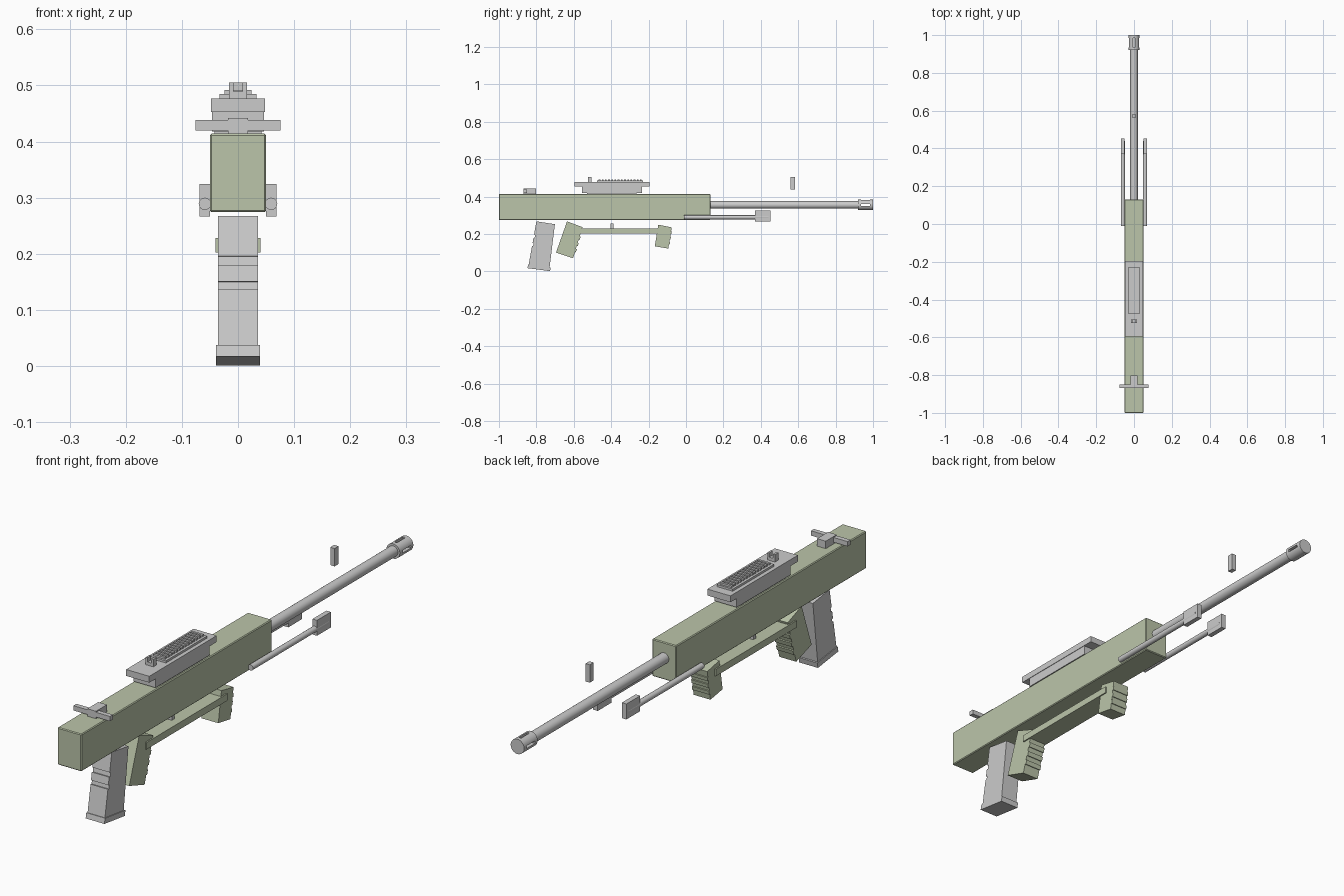
import bpy, bmesh
from math import pi
from mathutils import Vector, Matrix

if "Cube" in bpy.data.objects:
    bpy.data.objects.remove(bpy.data.objects["Cube"])

green = bpy.data.materials.new("olive")
green.diffuse_color = (0.50, 0.56, 0.40, 1)
green.use_nodes = True
green.node_tree.nodes["Principled BSDF"].inputs["Base Color"].default_value = green.diffuse_color


def finish(name, bm, mat=None, bevel=0):
    bmesh.ops.recalc_face_normals(bm, faces=bm.faces)
    me = bpy.data.meshes.new(name)
    bm.to_mesh(me)
    bm.free()
    ob = bpy.data.objects.new(name, me)
    bpy.context.collection.objects.link(ob)
    if mat:
        me.materials.append(mat)
    if bevel:
        m = ob.modifiers.new("bevel", "BEVEL")
        m.width, m.segments = bevel, 1
    return ob


def box(name, x0, x1, y0, y1, z0, z1, mat=None, bevel=0):
    bm = bmesh.new()
    mtx = Matrix.Translation(((x0 + x1) / 2, (y0 + y1) / 2, (z0 + z1) / 2)) \
        @ Matrix.Diagonal((x1 - x0, y1 - y0, z1 - z0, 1))
    bmesh.ops.create_cube(bm, size=1, matrix=mtx)
    return finish(name, bm, mat, bevel)


def prism(name, hw, pts, mat=None):
    """Side profile in y/z, extruded symmetrically across x."""
    bm = bmesh.new()
    f = bm.faces.new([bm.verts.new((-hw, y, z)) for y, z in pts])
    ext = bmesh.ops.extrude_face_region(bm, geom=[f])["geom"]
    bmesh.ops.translate(bm, vec=(2 * hw, 0, 0),
                        verts=[v for v in ext if isinstance(v, bmesh.types.BMVert)])
    return finish(name, bm, mat)


def rod(name, x, z, y0, y1, r, n=24):
    bm = bmesh.new()
    mtx = Matrix.Translation((x, (y0 + y1) / 2, z)) @ Matrix.Rotation(pi / 2, 4, "X")
    bmesh.ops.create_cone(bm, cap_ends=True, segments=n, radius1=r, radius2=r,
                          depth=y1 - y0, matrix=mtx)
    for f in bm.faces:
        f.smooth = len(f.verts) == 4
    for e in bm.edges:
        e.smooth = all(len(f.verts) == 4 for f in e.link_faces)
    return finish(name, bm)


def ridged(a, b, spans, h):
    """Points from a to b with steps of height h to the right of travel."""
    a, b = Vector(a), Vector(b)
    d = b - a
    n = Vector((d.y, -d.x)).normalized() * h
    pts = [a]
    for s, e in spans:
        pts += [a + d * s, a + d * s + n, a + d * e + n, a + d * e]
    return pts + [b]


# Receiver and barrel
box("receiver", -.05, .05, -1, .13, .274, .414, green, .003)
rod("barrel", 0, .355, .12, .93, .02)
muzzle = rod("muzzle", 0, .355, .92, 1, .028)
cut = box("muzzle_slot_cutter", -.04, .04, .935, .985, .349, .359)
top_cut = box("muzzle_top_cutter", -.005, .005, .935, .985, .373, .40)
for c in (cut, top_cut):
    c.hide_render = True
    c.hide_viewport = True
    c.display_type = "WIRE"
    m = muzzle.modifiers.new("slot", "BOOLEAN")
    m.object, m.operation, m.solver = c, "DIFFERENCE", "EXACT"

# Folded support legs with flat feet
for s, side in ((-1, "left"), (1, "right")):
    rod(side + "_leg", s * .059, .289, -.01, .44, .011, 16)
    x = sorted((s * .05, s * .069))
    box(side + "_foot", *x, .37, .452, .266, .324)

# Floating front sight post
box("front_sight", -.009, .009, .56, .583, .438, .505)

# Charging handle
box("handle_stem", -.018, .018, -.868, -.803, .412, .442)
box("handle_bar", -.076, .076, -.868, -.85, .42, .438)

# Top cover with ribbed rail
box("cover_foot", -.042, .042, -.53, -.265, .41, .43)
box("cover_block", -.046, .046, -.555, -.235, .418, .455)
box("cover_plate", -.048, .048, -.595, -.195, .453, .477)
box("rail_base", -.033, .033, -.475, -.23, .475, .485)
for i in range(14):
    y = -.467 + i * .017
    box(f"rail_rib_{i + 1}", -.024, .024, y, y + .009, .483, .492)

# Rear notch sight
u = [(-.016, .475), (.016, .475), (.016, .505), (.008, .505),
     (.008, .489), (-.008, .489), (-.008, .505), (-.016, .505)]
sight = prism("rear_sight", .01, u)
sight.data.transform(Matrix.Translation((0, -.515, 0)) @ Matrix.Rotation(pi / 2, 4, "Z"))

# Magazine with ribbed front and wider floor plate
prism("magazine", .036,
      ridged((-.842, .03), (-.80, .267), [], 0)[:1]
      + [(-.73, .015), (-.701, .252)]
      + ridged((-.80, .267), (-.842, .03), [(.3, .37), (.49, .55)], -.006)[:-1])
prism("magazine_floor", .039, [(-.848, .017), (-.727, .001), (-.723, .021), (-.844, .037)])

# Grip, trigger rail, trigger and foregrip
prism("grip", .035, ridged((-.604, .07), (-.553, .236), [(.2, .3), (.4, .5), (.6, .7)], .005)
      + [(-.636, .267), (-.695, .10)], green)
prism("foregrip", .035, ridged((-.095, .122), (-.076, .235), [(.2, .32), (.44, .56), (.68, .8)], .004)
      + [(-.148, .249), (-.167, .134)], green)
box("trigger_rail", -.04, .04, -.60, -.12, .202, .228, green)
box("trigger", -.008, .008, -.404, -.388, .225, .256)
